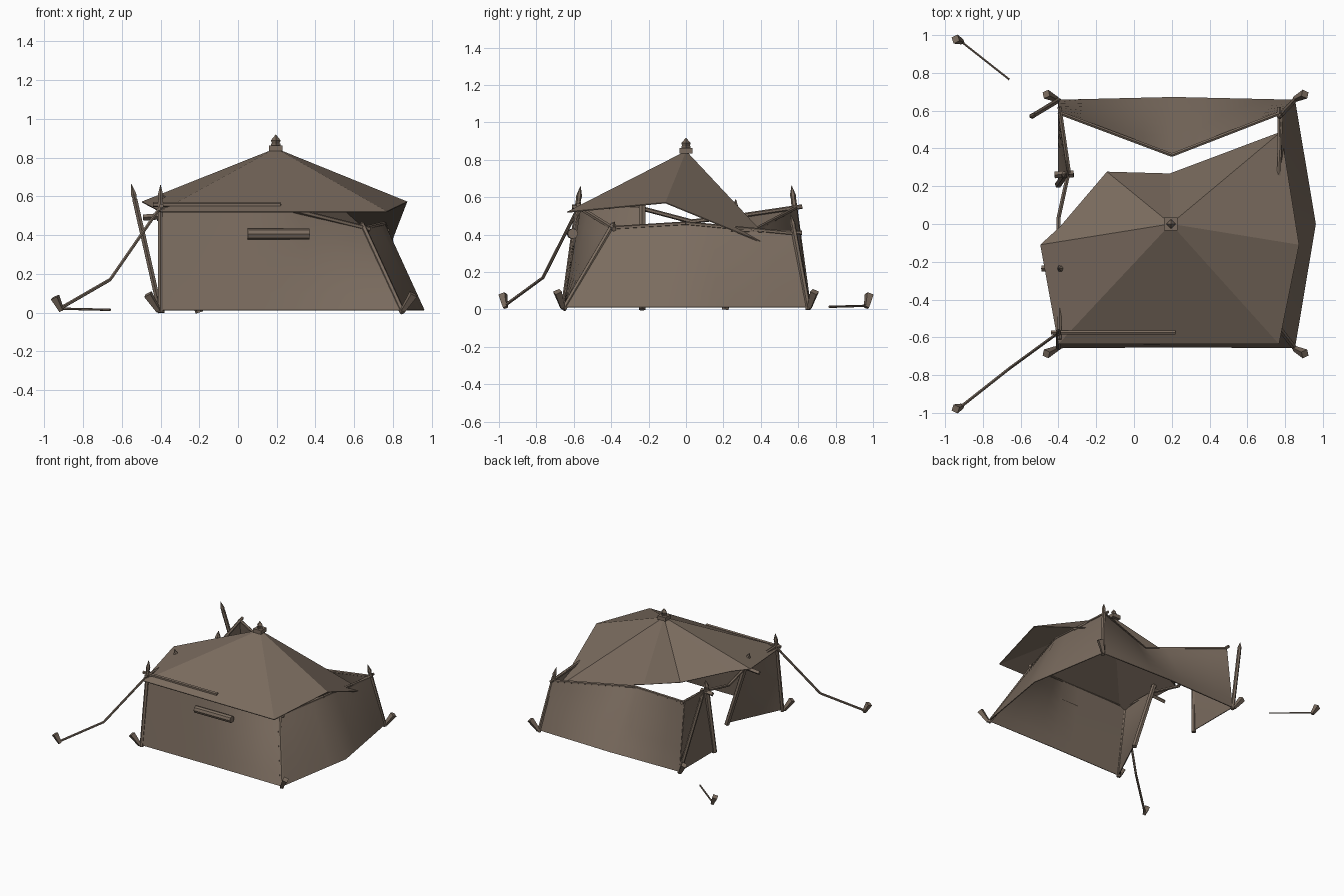
import bpy, bmesh, math
from mathutils import Vector, Matrix

if "Cube" in bpy.data.objects:
    bpy.data.objects.remove(bpy.data.objects["Cube"])

mat = bpy.data.materials.new("weathered_brown")
mat.diffuse_color = (0.195, 0.148, 0.113, 1)
mat.use_nodes = True
mat.node_tree.nodes["Principled BSDF"].inputs["Base Color"].default_value = mat.diffuse_color


def make(name, bm, smooth=False, thick=0):
    bmesh.ops.recalc_face_normals(bm, faces=bm.faces)
    for e in bm.edges:
        if e.is_boundary:
            e.smooth = False
    me = bpy.data.meshes.new(name)
    bm.to_mesh(me)
    bm.free()
    me.materials.append(mat)
    for p in me.polygons:
        p.use_smooth = smooth
    ob = bpy.data.objects.new(name, me)
    bpy.context.collection.objects.link(ob)
    if thick:
        m = ob.modifiers.new("thickness", 'SOLIDIFY')
        m.thickness = thick
        m.offset = 0
        m.edge_crease_rim = 1
    return ob


def add_rod(bm, p, q, r1, r2, n):
    p, q = Vector(p), Vector(q)
    d = q - p
    mtx = d.to_track_quat('Z', 'Y').to_matrix().to_4x4()
    mtx.translation = (p + q) / 2
    bmesh.ops.create_cone(bm, cap_ends=True, segments=n, radius1=r1,
                          radius2=r2, depth=d.length, matrix=mtx)


def rods(name, pts, r, n=6, tip=0.0):
    """Rod along a path, with an optional sharpened tip."""
    bm = bmesh.new()
    for p, q in zip(pts, pts[1:]):
        add_rod(bm, p, q, r, r, n)
    if tip:
        a, b = Vector(pts[-2]), Vector(pts[-1])
        d = (b - a).normalized()
        add_rod(bm, b, b + d * tip * 0.35, r * 0.8, r * 1.05, n)
        add_rod(bm, b + d * tip * 0.35, b + d * tip, r * 1.05, 0.001, n)
    return make(name, bm)


def wall(name, low, high, steps=8, rows=6):
    """Cloth panel lofted between a bottom path and a top path."""
    def sample(path, t):
        f = t * (len(path) - 1)
        i = min(int(f), len(path) - 2)
        return Vector(path[i]).lerp(Vector(path[i + 1]), f - i)
    bm = bmesh.new()
    grid = [[bm.verts.new(sample(low, i / steps).lerp(sample(high, i / steps), j / rows))
             for j in range(rows + 1)] for i in range(steps + 1)]
    for i in range(steps):
        for j in range(rows):
            bm.faces.new((grid[i][j], grid[i + 1][j], grid[i + 1][j + 1], grid[i][j + 1]))
    return make(name, bm, True, 0.006)


# Torn roof: fan around the apex
rim = [(-0.40, -0.635, 0.52), (0.767, -0.635, 0.52), (0.873, -0.11, 0.57),
       (0.778, 0.487, 0.325), (0.19, 0.265, 0.405), (-0.143, 0.275, 0.515),
       (-0.39, -0.015, 0.56), (-0.495, -0.11, 0.57)]
bm = bmesh.new()
top = bm.verts.new((0.195, 0, 0.845))
ring = [bm.verts.new(p) for p in rim]
for i in range(len(ring)):
    bm.faces.new((top, ring[i], ring[(i + 1) % len(ring)]))
make("torn_roof", bm, False, 0.006)

# Finial
bm = bmesh.new()
bmesh.ops.create_cube(bm, size=1, matrix=Matrix.Translation((0.195, 0, 0.848)) @ Matrix.Diagonal((0.07, 0.07, 0.03, 1)))
make("finial_base", bm)
rods("finial_neck", [(0.195, 0, 0.86), (0.195, 0, 0.873)], 0.024, 4, 0.045)

# Wall top edges
front_top = [(-0.40, -0.575, 0.55), (0.22, -0.56, 0.545), (0.65, -0.40, 0.435)]
right_top = [(0.65, -0.40, 0.435), (0.755, 0.0, 0.46), (0.78, 0.59, 0.405)]
back_top = [(0.78, 0.59, 0.405), (0.20, 0.365, 0.425), (-0.40, 0.59, 0.545)]
door_back_top = [(-0.40, 0.59, 0.545), (-0.35, 0.27, 0.51)]
door_front_top = [(-0.38, -0.235, 0.54), (-0.40, -0.575, 0.55)]

# Cloth walls
wall("front_wall", [(-0.40, -0.655, 0.012), (0.225, -0.65, 0.012), (0.85, -0.655, 0.012)], front_top)
wall("right_wall", [(0.85, -0.655, 0.012), (0.96, 0, 0.012), (0.85, 0.655, 0.012)], right_top)
wall("back_wall", [(0.85, 0.655, 0.012), (0.21, 0.67, 0.012), (-0.40, 0.655, 0.012)], back_top)
wall("left_wall_back", [(-0.40, 0.655, 0.012), (-0.40, 0.21, 0.012)], door_back_top)
wall("left_wall_front", [(-0.20, -0.235, 0.012), (-0.40, -0.655, 0.012)], door_front_top)

# Ropes and broken crossbars along the wall tops
rods("right_edge_bar", right_top, 0.011)
rods("back_edge_bar", back_top, 0.011)
rods("front_crossbar_broken", [(-0.44, -0.575, 0.557), (0.22, -0.575, 0.557)], 0.013)
rods("front_crossbar_fallen", [(0.22, -0.57, 0.545), (0.68, -0.385, 0.43)], 0.013)
rods("left_crossbar_front", [(-0.395, -0.61, 0.55), (-0.395, -0.235, 0.54), (-0.40, 0.03, 0.47)], 0.012)
rods("left_crossbar_back", [(-0.40, 0.03, 0.47), (-0.345, 0.28, 0.50), (-0.395, 0.62, 0.55)], 0.012)
rods("right_crossbar_stub", [(0.77, 0.24, 0.425), (0.77, 0.62, 0.41)], 0.011)

# Corner and door posts
rods("front_left_post", [(-0.40, -0.655, 0.0), (-0.40, -0.575, 0.58)], 0.015, 6, 0.08)
rods("back_left_post", [(-0.40, 0.655, 0.0), (-0.533, 0.575, 0.585)], 0.015, 6, 0.08)
rods("front_right_post", [(0.85, -0.655, 0.0), (0.645, -0.395, 0.445)], 0.015, 6, 0.03)
rods("back_right_post", [(0.85, 0.655, 0.0), (0.775, 0.575, 0.43)], 0.015, 6, 0.08)
rods("door_post_front", [(-0.20, -0.235, 0.0), (-0.38, -0.235, 0.56)], 0.02, 6, 0.07)
rods("door_post_back", [(-0.40, 0.21, 0.0), (-0.365, 0.26, 0.52)], 0.02, 6, 0.07)
rods("door_post_peg", [(-0.49, -0.235, 0.49), (-0.36, -0.235, 0.50)], 0.016, 4)
rods("door_joint_peg", [(-0.42, 0.26, 0.49), (-0.32, 0.265, 0.50)], 0.018, 4)

# Rolled window flap on the front wall
rods("window_roll", [(0.05, -0.61, 0.405), (0.37, -0.605, 0.405)], 0.028, 8)

# Pegs at the corners and at the guy lines
pegs = [(-0.41, -0.66), (-0.41, 0.66), (0.85, -0.66), (0.85, 0.66), (-0.91, -0.965), (-0.91, 0.965)]
for i, (x, y) in enumerate(pegs):
    sx, sy = math.copysign(1, x), math.copysign(1, y)
    w, k, h = (0.055, 0.5, 0.095) if i < 4 else (0.035, 0.4, 0.08)
    bm = bmesh.new()
    add_rod(bm, (x, y, 0.01), (x + sx * w, y + sy * w * k, h), 0.015, 0.026, 4)
    make("peg", bm)

# Guy lines: one taut, one fallen
rods("guy_line_front", [(-0.40, -0.575, 0.545), (-0.66, -0.765, 0.17), (-0.92, -0.97, 0.02)], 0.009)
rods("guy_line_fallen", [(-0.92, 0.97, 0.02), (-0.66, 0.765, 0.014)], 0.006)
